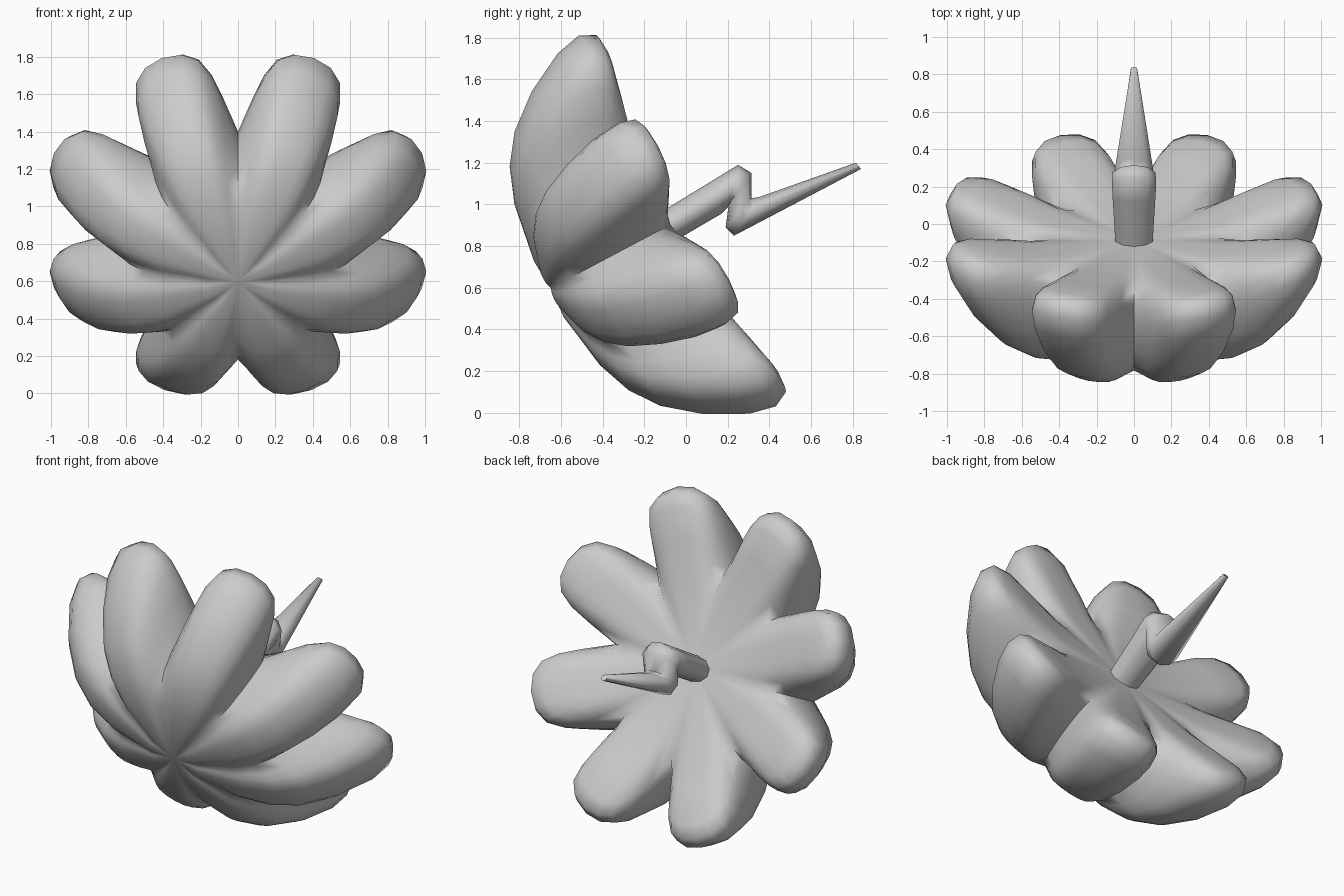
import bpy, bmesh, math

if "Cube" in bpy.data.objects:
    bpy.data.objects.remove(bpy.data.objects["Cube"])

TILT = math.radians(28)
CA, SA = math.cos(TILT), math.sin(TILT)


def tilted(r, phi, h):
    """Point at radius r, angle phi, height h along the tilted flower axis."""
    u = r * math.cos(phi)
    return (r * math.sin(phi), -SA * u + CA * h, 0.943 + CA * u + SA * h)


def loft(name, rings, closed_ends, angle):
    """Skin a list of closed rings into one smooth object."""
    bm = bmesh.new()
    vs = [[bm.verts.new(p) for p in ring] for ring in rings]
    n = len(rings[0])
    for a, b in zip(vs, vs[1:]):
        for i in range(n):
            j = (i + 1) % n
            bm.faces.new((a[i], a[j], b[j], b[i]))
    if closed_ends:
        bm.faces.new(vs[0])
        bm.faces.new(vs[-1])
    bmesh.ops.remove_doubles(bm, verts=bm.verts, dist=1e-5)
    bmesh.ops.recalc_face_normals(bm, faces=bm.faces)
    me = bpy.data.meshes.new(name)
    bm.to_mesh(me)
    bm.free()
    ob = bpy.data.objects.new(name, me)
    bpy.context.collection.objects.link(ob)
    bpy.ops.object.select_all(action='DESELECT')
    ob.select_set(True)
    bpy.context.view_layer.objects.active = ob
    bpy.ops.object.shade_smooth_by_angle(angle=math.radians(angle))
    return ob


# Petal bowl: (radius, height) profiles through a petal crest and a valley
crest = [(0, -.735), (.16, -.745), (.46, -.70), (.64, -.635), (.785, -.535),
         (.925, -.37), (1.035, -.17), (1.065, -.04), (1.025, .035), (.94, .04),
         (.75, 0), (.5, -.06), (.2, -.09), (0, -.1)]
valley = [(0, -.735), (.16, -.735), (.39, -.68), (.50, -.62), (.575, -.54),
          (.62, -.44), (.64, -.36), (.645, -.28), (.63, -.21), (.60, -.165),
          (.54, -.115), (.44, -.085), (.2, -.09), (0, -.1)]
# Position across half a petal and its share of the crest profile
half = [(.25, .97), (.45, .87), (.6, .67), (.75, .38)]
across = [(-1, 0)] + [(-t, w) for t, w in reversed(half)] + [(0, 1)] + half

rings = []
for (cr, ch), (vr, vh) in zip(crest, valley):
    ring = []
    for k in range(8):
        for t, w in across:
            phi = math.radians(22.5 + 45 * k + 22.5 * t)
            ring.append(tilted(vr + (cr - vr) * w, phi, vh + (ch - vh) * w))
    rings.append(ring)
loft("petal_bowl", rings, False, 75)

# Zigzag stem: upper (y, z), lower (y, z), half width
sections = [((-.20, .915), (-.13, .78), .10),
            ((.12, 1.11), (.17, .955), .12),
            ((.25, 1.19), (.20, .985), .125),
            ((.315, 1.15), (.205, 1.0), .12),
            ((.315, 1.03), (.19, .89), .11),
            ((.35, 1.035), (.23, .85), .105),
            ((.815, 1.2), (.84, 1.17), .018)]
rings = []
for (uy, uz), (ly, lz), w in sections:
    ring = []
    for i in range(10):
        a = math.tau * i / 10
        c = math.cos(a)
        ring.append((w * math.sin(a),
                     (uy + ly) / 2 + c * (uy - ly) / 2,
                     (uz + lz) / 2 + c * (uz - lz) / 2))
    rings.append(ring)
loft("zigzag_stem", rings, True, 75)
